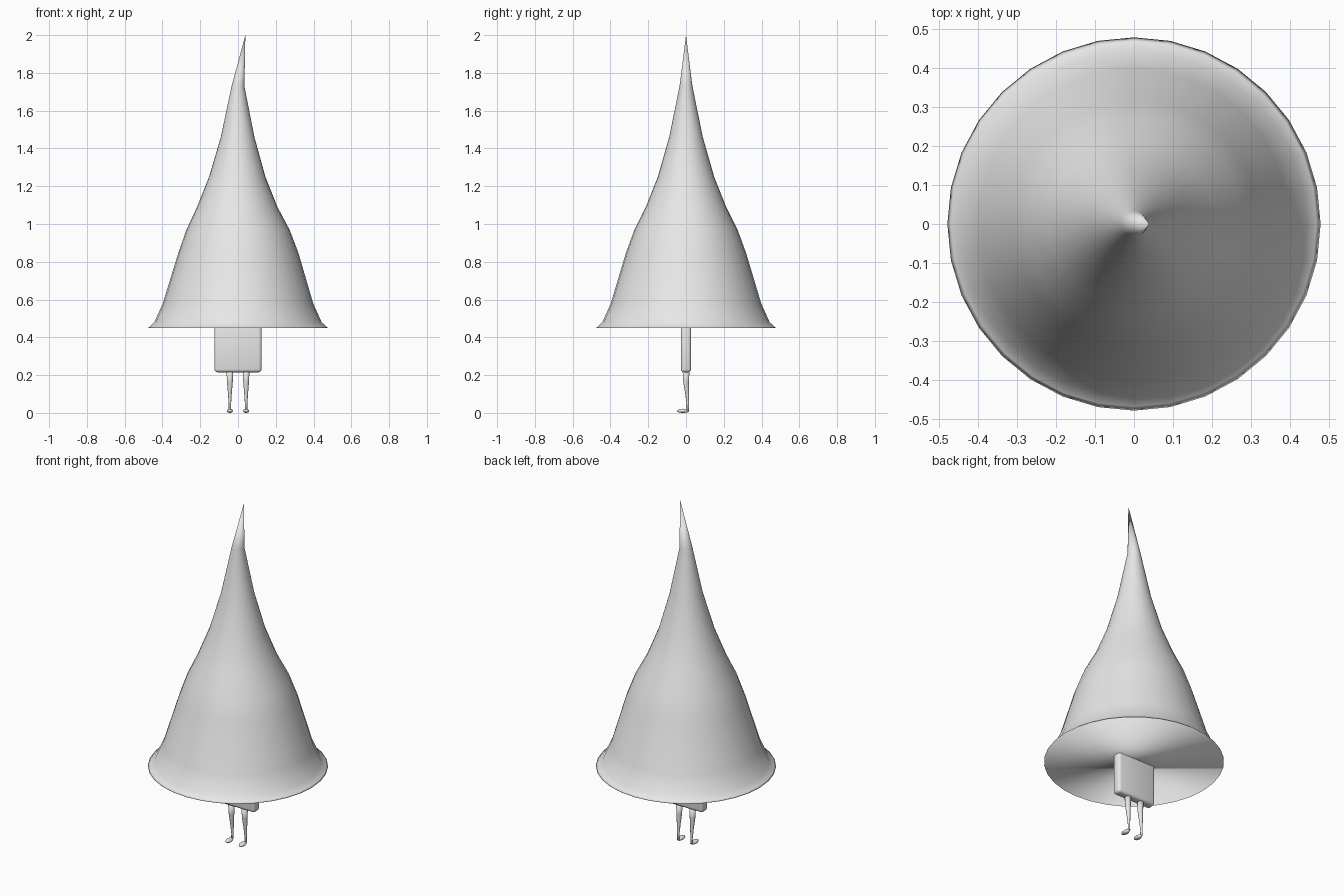
import bpy, bmesh, math
from mathutils import Matrix

if "Cube" in bpy.data.objects:
    bpy.data.objects.remove(bpy.data.objects["Cube"])

grey = bpy.data.materials.new("plain grey")
grey.diffuse_color = (0.8, 0.8, 0.8, 1)
grey.use_nodes = True
grey.node_tree.nodes["Principled BSDF"].inputs["Base Color"].default_value = grey.diffuse_color


def finish(name, bm, smooth=True):
    bmesh.ops.recalc_face_normals(bm, faces=bm.faces)
    for f in bm.faces:
        f.smooth = smooth
    me = bpy.data.meshes.new(name)
    bm.to_mesh(me)
    bm.free()
    me.materials.append(grey)
    ob = bpy.data.objects.new(name, me)
    bpy.context.collection.objects.link(ob)
    return ob


def loft(name, rings, sides, tip=None):
    """Stack of round rings (x, y, z, radius), closed below, closed or pointed above."""
    bm = bmesh.new()
    loops = []
    for x, y, z, r in rings:
        loops.append([bm.verts.new((x + r * math.cos(2 * math.pi * i / sides),
                                    y + r * math.sin(2 * math.pi * i / sides), z))
                      for i in range(sides)])
    for a, b in zip(loops, loops[1:]):
        for i in range(sides):
            j = (i + 1) % sides
            bm.faces.new((a[i], a[j], b[j], b[i]))
    bm.faces.new(loops[0][::-1])
    if tip:
        t = bm.verts.new(tip)
        for i in range(sides):
            bm.faces.new((loops[-1][i], loops[-1][(i + 1) % sides], t))
    else:
        bm.faces.new(loops[-1])
    return finish(name, bm)


# Tall pointed hat with flared brim and a slightly bent tip
loft("hat", [(0, 0, 0.45, 0.478), (0, 0, 0.456, 0.468), (0, 0, 0.48, 0.443),
             (0, 0, 0.58, 0.398), (0.002, 0, 0.85, 0.317), (0, 0, 0.97, 0.273),
             (-0.004, 0, 1.09, 0.213), (-0.004, 0, 1.25, 0.149),
             (-0.002, 0, 1.46, 0.089), (0, 0, 1.73, 0.034)], 32, (0.039, 0, 2.0))

# Flat body slab with rounded edges
bm = bmesh.new()
bmesh.ops.create_cube(bm, size=1, matrix=Matrix.Translation((0, 0, 0.34))
                      @ Matrix.Diagonal((0.25, 0.054, 0.25, 1)))
bmesh.ops.bevel(bm, geom=bm.edges[:], offset=0.016, segments=3, profile=0.5,
                affect='EDGES')
finish("body", bm)

# Thin tapering legs and small feet pointing forward
for side, s in (("left", -1), ("right", 1)):
    x = 0.043 * s
    loft(side + "_leg", [(x, 0.010, 0.012, 0.007), (x, 0.010, 0.04, 0.006),
                         (x, 0.006, 0.10, 0.010), (x, 0.001, 0.16, 0.015),
                         (x, 0, 0.225, 0.018)], 12)
    bm = bmesh.new()
    bmesh.ops.create_uvsphere(bm, u_segments=16, v_segments=8, radius=1,
                              matrix=Matrix.Translation((x, -0.016, 0.011))
                              @ Matrix.Diagonal((0.016, 0.032, 0.011, 1)))
    # Narrow the heel
    for v in bm.verts:
        if v.co.y > -0.016:
            v.co.x = x + (v.co.x - x) * (1 - 0.4 * (v.co.y + 0.016) / 0.032)
    finish(side + "_foot", bm)
